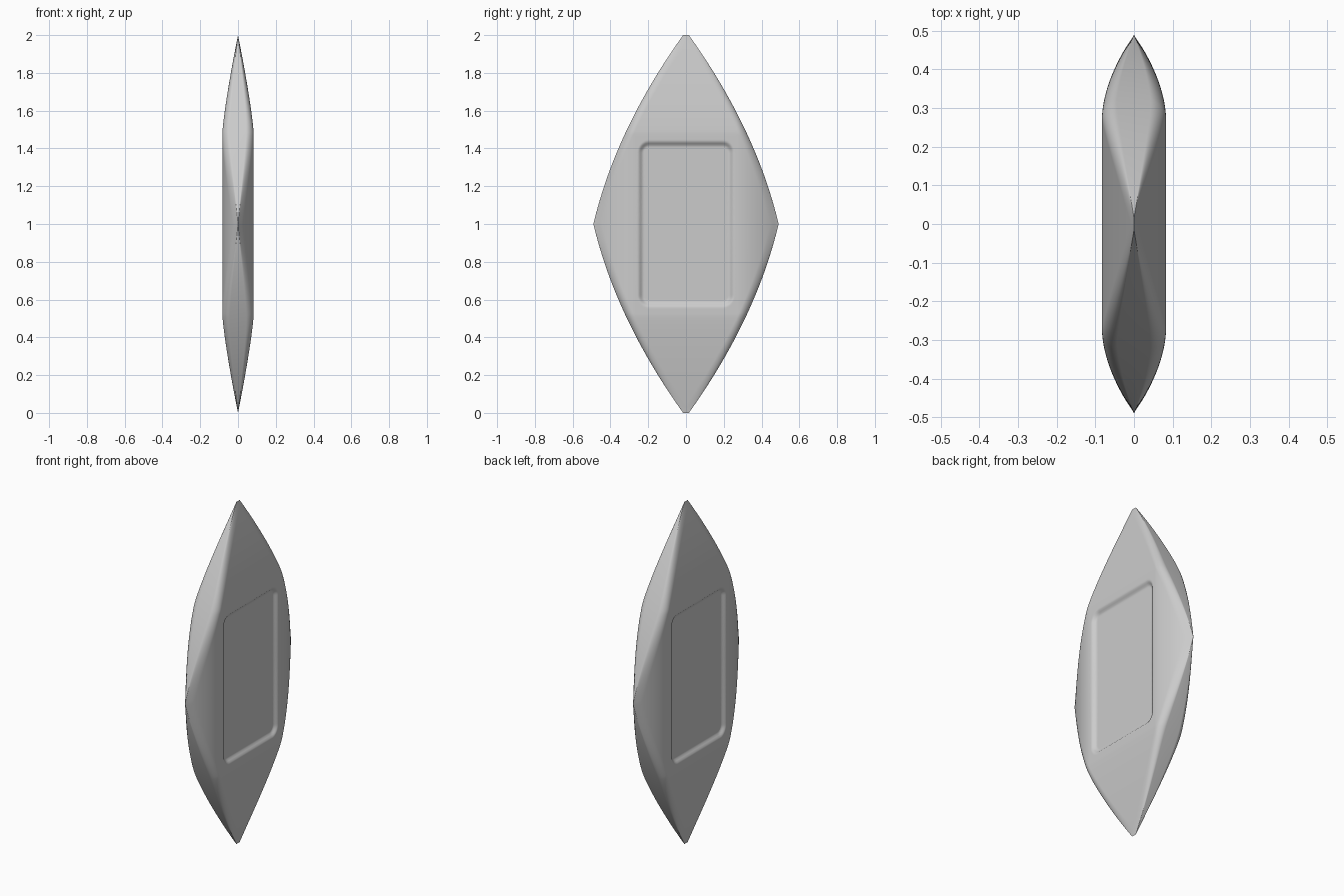
import bpy, bmesh, math

if "Cube" in bpy.data.objects:
    bpy.data.objects.remove(bpy.data.objects["Cube"])

HALF_T = 0.083        # half thickness of the plate
ROWS, COLS = 240, 160


def half_width(u):
    # curved diamond outline, u = distance from mid height
    return 0.49 - 0.475 * u + 0.24 * u * (1 - u)


def wedge(d, start, end, power):
    a = min(1, max(0, (d - start) / (end - start)))
    return 1 - a ** power


def smoothstep(a):
    a = min(1, max(0, a))
    return a * a * (3 - 2 * a)


def recess(y, u):
    # depth of the rounded rectangular panel
    r = 0.06
    qy, qz = abs(y) - 0.255 + r, u - 0.44 + r
    d = math.hypot(max(qy, 0), max(qz, 0)) + min(max(qy, qz), 0) - r
    return 0.017 * smoothstep(-d / 0.03)


def surface_x(y, u, w):
    t = HALF_T * wedge(abs(y), 0.27, 0.49, 1.8) * wedge(u, 0.48, 1.0, 1.25)
    q = max(0, 1 - (w - abs(y)) / 0.045)          # softened rim
    return t * (0.55 + 0.45 * math.sqrt(max(0, 1 - q * q))) - recess(y, u)


# Front half of the plate as a shaped grid
bm = bmesh.new()
grid = []
for i in range(ROWS + 1):
    z = 2 * i / ROWS
    u = abs(z - 1)
    w = half_width(u)
    row = []
    for j in range(COLS + 1):
        y = w * math.sin(math.pi * (j / COLS - 0.5))
        row.append(bm.verts.new((surface_x(y, u, w), y, z)))
    grid.append(row)
for a, b in zip(grid, grid[1:]):
    for j in range(COLS):
        bm.faces.new((a[j], a[j + 1], b[j + 1], b[j]))

# Rim: extrude the border to the centre plane
border = [e for e in bm.edges if e.is_boundary]
ext = bmesh.ops.extrude_edge_only(bm, edges=border)
for v in ext["geom"]:
    if isinstance(v, bmesh.types.BMVert):
        v.co.x = 0

# Mirror to the other side and weld
geom = bm.verts[:] + bm.edges[:] + bm.faces[:]
bmesh.ops.mirror(bm, geom=geom, axis='X', merge_dist=0.00001)
bmesh.ops.remove_doubles(bm, verts=bm.verts, dist=0.00002)
bmesh.ops.recalc_face_normals(bm, faces=bm.faces)

mesh = bpy.data.meshes.new("diamond_plate")
bm.to_mesh(mesh)
bm.free()
plate = bpy.data.objects.new("diamond_plate", mesh)
bpy.context.collection.objects.link(plate)
bpy.context.view_layer.objects.active = plate
plate.select_set(True)
bpy.ops.object.shade_smooth_by_angle(angle=math.radians(35))
